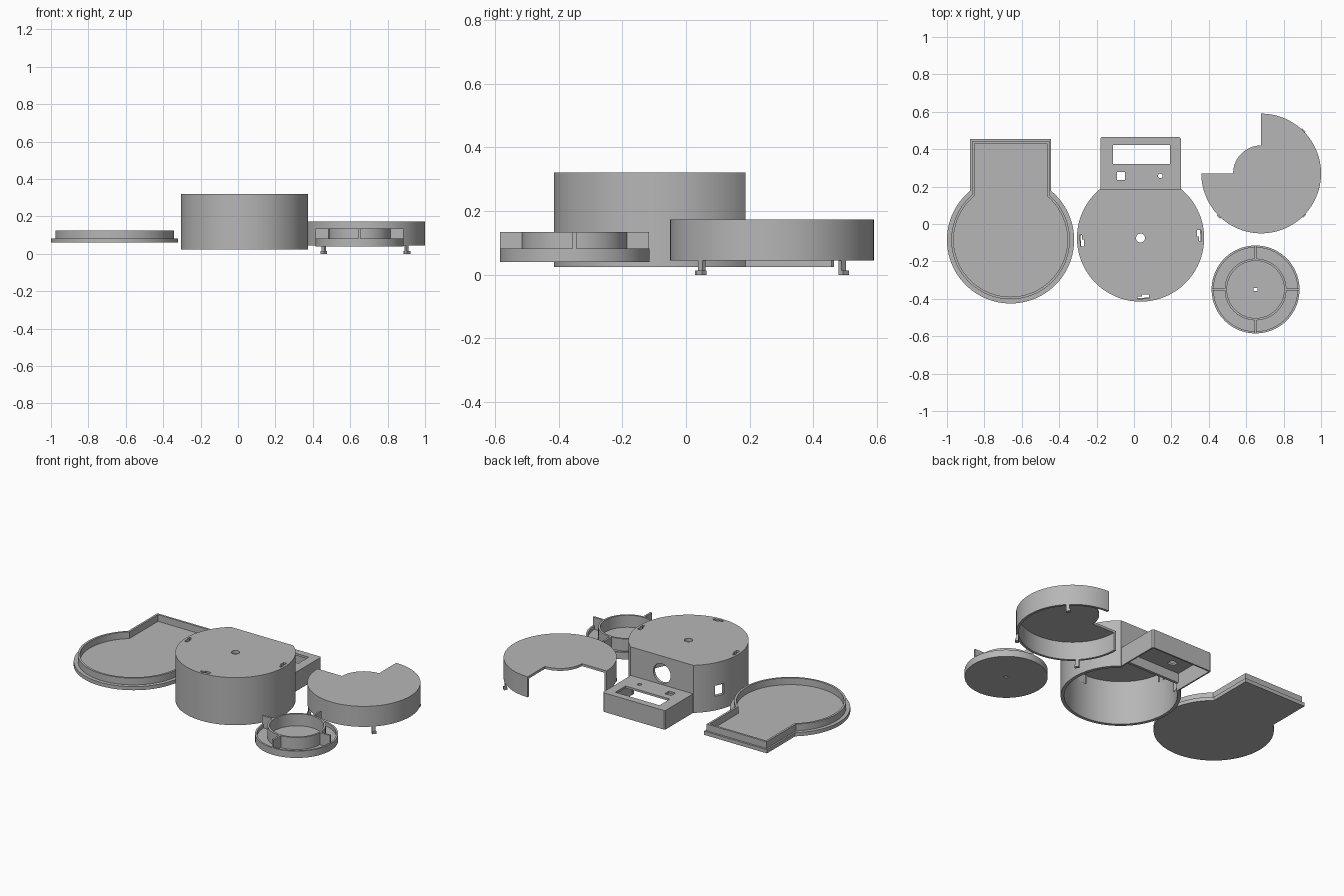
import bpy
import bmesh
from math import pi, sin, cos, asin, radians
from mathutils import Matrix, Vector

cube = bpy.data.objects.get("Cube")
if cube:
    bpy.data.objects.remove(cube, do_unlink=True)

grey = bpy.data.materials.new("plain grey")
grey.use_nodes = True
GREY = (0.47, 0.47, 0.47, 1)
grey.diffuse_color = GREY
grey.node_tree.nodes["Principled BSDF"].inputs["Base Color"].default_value = GREY


def arc(r, start, end, steps=96):
    return [(r * cos(start + (end - start) * i / steps),
             r * sin(start + (end - start) * i / steps)) for i in range(steps + 1)]


def circle(r, steps=96):
    return arc(r, 0, 2 * pi, steps)[:-1]


def rect(x0, x1, y0, y1):
    return [(x0, y0), (x1, y0), (x1, y1), (x0, y1)]


def flat_disc(r, flat):
    """Circle with its back cut off straight."""
    a = asin(flat / r)
    return arc(r, pi - a, 2 * pi + a)


def keyhole(r, half, back):
    """Circle with a rectangular tab at the back."""
    a = asin(half / r)
    return arc(r, pi / 2 + a, 5 * pi / 2 - a) + [(half, back), (-half, back)]


def prism(name, outline, z0, z1, at=(0, 0), turn=0):
    """Extrude an outline upward, turn it about its origin and place it."""
    bm = bmesh.new()
    face = bm.faces.new([bm.verts.new((x, y, z0)) for x, y in outline])
    top = bmesh.ops.extrude_face_region(bm, geom=[face])["geom"]
    bmesh.ops.translate(bm, vec=(0, 0, z1 - z0),
                        verts=[v for v in top if isinstance(v, bmesh.types.BMVert)])
    bmesh.ops.recalc_face_normals(bm, faces=bm.faces)
    bm.transform(Matrix.Translation(Vector((*at, 0))) @ Matrix.Rotation(turn, 4, "Z"))
    mesh = bpy.data.meshes.new(name)
    bm.to_mesh(mesh)
    bm.free()
    mesh.materials.append(grey)
    obj = bpy.data.objects.new(name, mesh)
    bpy.context.scene.collection.objects.link(obj)
    return obj


def cut(obj, *cutters):
    """Subtract the cutters, bake the result and remove them."""
    for c in cutters:
        mod = obj.modifiers.new("cut", "BOOLEAN")
        mod.operation = "DIFFERENCE"
        mod.solver = "EXACT"
        mod.object = c
    bpy.context.view_layer.update()
    graph = bpy.context.evaluated_depsgraph_get()
    baked = bpy.data.meshes.new_from_object(obj.evaluated_get(graph))
    obj.modifiers.clear()
    obj.data = baked
    for c in cutters:
        bpy.data.objects.remove(c, do_unlink=True)
    return obj


# Base plate with a raised locating lip
BASE = (-0.66, -0.085)
prism("base_plate", keyhole(0.34, 0.2175, 0.54), 0.06, 0.083, BASE)
cut(prism("base_lip", keyhole(0.317, 0.207, 0.528), 0.08, 0.125, BASE),
    prism("cutter", keyhole(0.304, 0.194, 0.515), 0.05, 0.2, BASE))

# Round housing, open below, with a flat back
BODY = (0.035, -0.075)
LOW, HIGH = 0.024, 0.321
cutters = [
    prism("cutter", flat_disc(0.32, 0.245), -0.1, HIGH - 0.02, BODY),
    prism("cutter", rect(-0.205, 0.205, 0.2, 0.3), -0.1, 0.07, BODY),
    prism("cutter", circle(0.024, 32), 0.2, 0.4, BODY),
    prism("side_cutter", rect(0.28, 0.38, -0.03, 0.03), 0.112, 0.178, BODY, radians(156)),
]
# Bayonet slots in the housing top
for angle in (0, pi, 1.5 * pi):
    cutters.append(prism("cutter", [(0.302, 0.008), (0.312, 0.008), (0.312, -0.015),
                                    (0.326, -0.015), (0.326, 0.012), (0.322, 0.012),
                                    (0.322, 0.044), (0.302, 0.044)], 0.25, 0.4, BODY, angle))
# Cable hole in the flat back
hole = prism("cutter", circle(0.06, 48), -0.1, 0.1)
hole.data.transform(Matrix.Translation((BODY[0], BODY[1] + 0.26, 0.213))
                    @ Matrix.Rotation(pi / 2, 4, "X"))
cutters.append(hole)
cut(prism("housing", flat_disc(0.34, 0.262), LOW, HIGH, BODY), *cutters)

# Low control box behind the housing
box_outline = [(-0.215, 0.25), (0.215, 0.25), (0.215, 0.532), (0.207, 0.54),
               (-0.207, 0.54), (-0.215, 0.532)]
cut(prism("control_box", box_outline, LOW, 0.143, BODY),
    prism("cutter", rect(-0.206, 0.206, 0.2, 0.53), -0.1, 0.13, BODY),
    prism("cutter", rect(-0.147, 0.158, 0.395, 0.497), 0.1, 0.2, BODY),
    prism("cutter", rect(-0.127, -0.083, 0.31, 0.352), 0.1, 0.2, BODY),
    prism("cutter", circle(0.012, 24), 0.1, 0.2, (0.14, 0.257)))

# Three-quarter cover, open below, with a round hub in the missing quarter
COVER = (0.68, 0.27)
TOP = 0.173
prism("cover_top", arc(0.32, -pi, pi / 2) + arc(0.15, pi / 2, pi, 32),
      TOP - 0.015, TOP, COVER)
prism("cover_wall", arc(0.32, -pi, pi / 2) + arc(0.305, pi / 2, -pi),
      0.045, TOP - 0.01, COVER)

# Bayonet hooks under the cover
for i, angle in enumerate((-135, -45, 45)):
    turn = radians(angle)
    prism(f"hook_post_{i + 1}", rect(0.306, 0.319, -0.01, 0.01), 0, 0.06, COVER, turn)
    prism(f"hook_foot_{i + 1}", rect(0.306, 0.326, -0.01, 0.016), 0, 0.014, COVER, turn)

# Dished dial with an inner ring and four fins
DIAL = (0.65, -0.35)
cut(prism("dial_base", circle(0.235), 0.04, 0.083, DIAL),
    prism("cutter", circle(0.224), 0.06, 0.2, DIAL),
    prism("cutter", rect(-0.011, 0.011, -0.008, 0.008), 0, 0.2, DIAL))
cut(prism("dial_ring", circle(0.165), 0.055, 0.135, DIAL),
    prism("cutter", circle(0.153), 0, 0.2, DIAL))
for i in range(4):
    prism(f"dial_fin_{i + 1}", rect(0.158, 0.2345, -0.006, 0.006), 0.055, 0.135,
          DIAL, i * pi / 2)

# Smooth the round walls and keep edges sharp
bpy.ops.object.select_all(action="DESELECT")
for obj in bpy.context.scene.objects:
    if obj.type == "MESH" and grey.name in obj.data.materials:
        obj.select_set(True)
        bpy.context.view_layer.objects.active = obj
bpy.ops.object.shade_smooth_by_angle(angle=radians(30))
